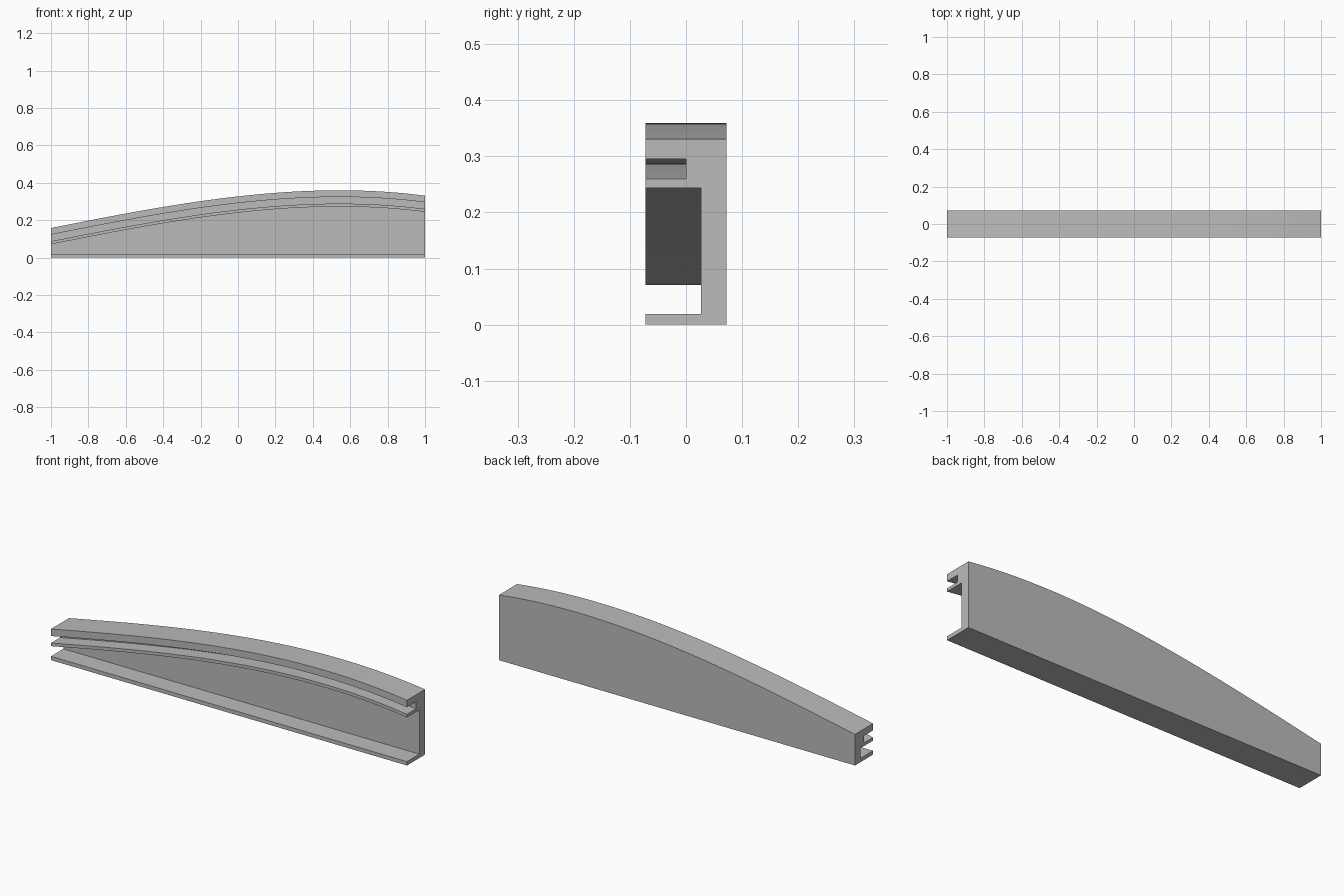
import bpy
import bmesh

cube = bpy.data.objects.get("Cube")
if cube:
    bpy.data.objects.remove(cube)

SEGMENTS = 48
FRONT, BACK, WEB, GROOVE = -0.0725, 0.0725, 0.027, 0.0


def crown(x):
    """Height of the arched top edge: a cubic with set end heights and slopes."""
    t = (x + 1) / 2
    z0, z1, m0, m1 = 0.158, 0.331, 0.4, -0.26
    return ((2*t**3 - 3*t**2 + 1) * z0 + (t**3 - 2*t**2 + t) * m0
            + (3*t**2 - 2*t**3) * z1 + (t**3 - t**2) * m1)


def section(x):
    """Rail cross-section: straight foot, thin web, fin, groove and arched cap."""
    top = crown(x)
    return [(FRONT, 0), (BACK, 0), (BACK, top), (FRONT, top),
            (FRONT, top - 0.0355), (GROOVE, top - 0.0355),
            (GROOVE, top - 0.071), (FRONT, top - 0.071),
            (FRONT, top - 0.087), (WEB, top - 0.087),
            (WEB, 0.0195), (FRONT, 0.0195)]


# Plain grey finish
grey = bpy.data.materials.new("plain_grey")
grey.use_nodes = True
colour = (0.5, 0.5, 0.5, 1)
grey.diffuse_color = colour
grey.node_tree.nodes["Principled BSDF"].inputs["Base Color"].default_value = colour

# Sweep the section along the rail and cap both ends
bm = bmesh.new()
rings = []
for i in range(SEGMENTS + 1):
    x = -1 + 2 * i / SEGMENTS
    rings.append([bm.verts.new((x, y, z)) for y, z in section(x)])
for a, b in zip(rings, rings[1:]):
    for j in range(len(a)):
        k = (j + 1) % len(a)
        bm.faces.new((a[j], a[k], b[k], b[j]))
bm.faces.new(rings[0])
bm.faces.new(rings[-1])
bmesh.ops.recalc_face_normals(bm, faces=bm.faces)

mesh = bpy.data.meshes.new("arched_rail")
bm.to_mesh(mesh)
bm.free()
mesh.materials.append(grey)
rail = bpy.data.objects.new("arched_rail", mesh)
bpy.context.collection.objects.link(rail)

# Smooth along the arch, crisp at the corners
bpy.context.view_layer.objects.active = rail
rail.select_set(True)
bpy.ops.object.shade_smooth_by_angle(angle=0.5)
